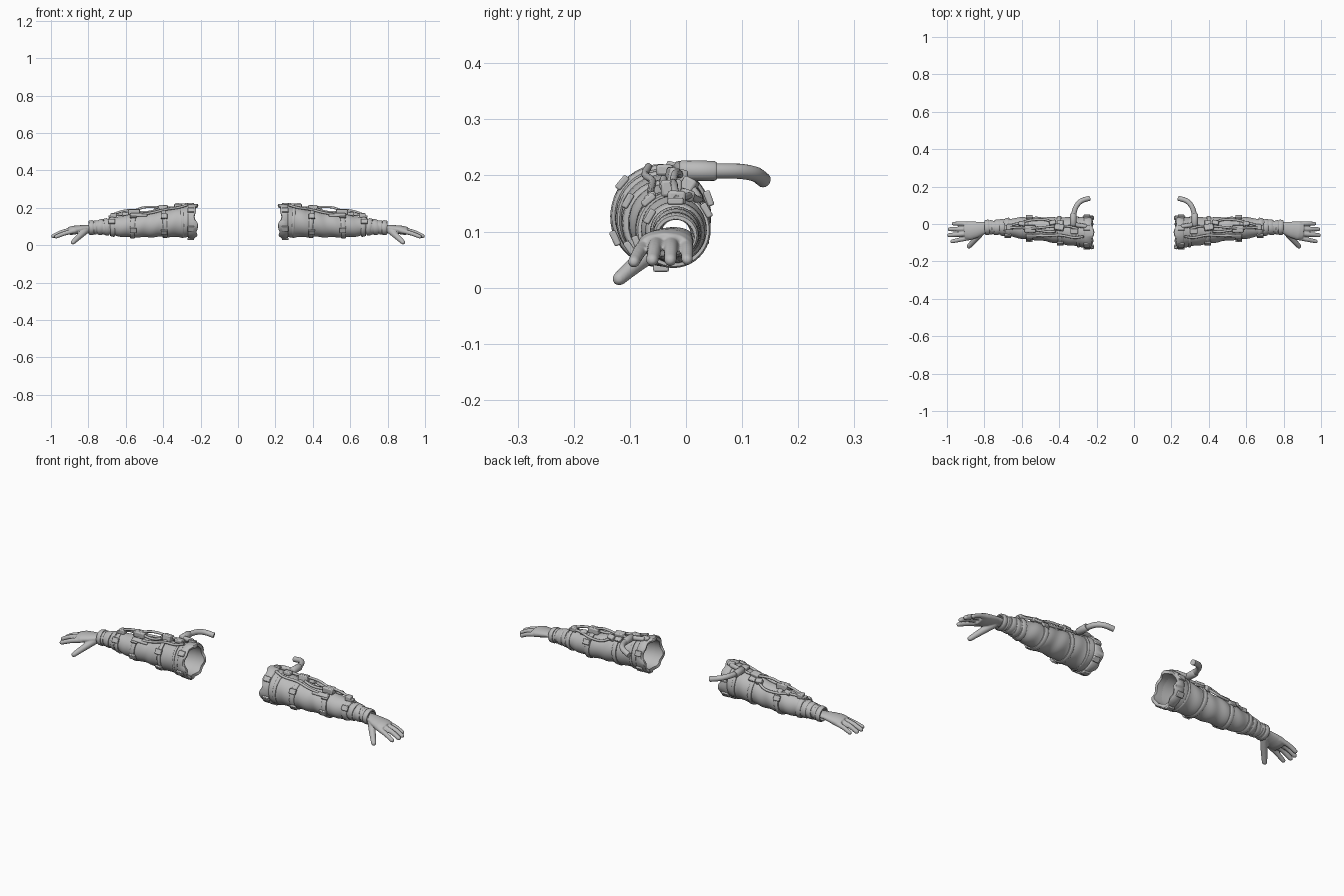
import bpy, bmesh, math
from mathutils import Vector, Matrix

if "Cube" in bpy.data.objects:
    bpy.data.objects.remove(bpy.data.objects["Cube"])

grey = bpy.data.materials.new("worn grey")
grey.diffuse_color = (0.5, 0.5, 0.5, 1)
grey.use_nodes = True
grey.node_tree.nodes["Principled BSDF"].inputs["Base Color"].default_value = grey.diffuse_color

# sleeve: x, y centre, z centre, half width, half height
ARM = [(0.23, -.045, .128, .083, .085), (0.27, -.044, .127, .081, .084), (0.34, -.04, .119, .075, .076),
       (0.40, -.035, .115, .070, .070), (0.47, -.028, .109, .065, .066), (0.54, -.024, .104, .061, .062),
       (0.58, -.022, .102, .059, .060), (0.64, -.02, .101, .052, .053), (0.69, -.018, .099, .042, .043),
       (0.74, -.018, .097, .036, .036), (0.80, -.018, .093, .033, .031)]


def finish(name, bm, angle=40, bevel=0.0, remesh=0.0):
    """Turn a bmesh into a smooth object mirrored onto the other arm."""
    bmesh.ops.recalc_face_normals(bm, faces=bm.faces)
    me = bpy.data.meshes.new(name)
    bm.to_mesh(me)
    bm.free()
    ob = bpy.data.objects.new(name, me)
    bpy.context.collection.objects.link(ob)
    me.materials.append(grey)
    bpy.ops.object.select_all(action='DESELECT')
    ob.select_set(True)
    bpy.context.view_layer.objects.active = ob
    bpy.ops.object.shade_smooth_by_angle(angle=math.radians(angle))
    if bevel:
        m = ob.modifiers.new("bevel", 'BEVEL')
        m.width, m.segments = bevel, 2
    if remesh:
        m = ob.modifiers.new("fuse", 'REMESH')
        m.mode, m.voxel_size, m.use_smooth_shade = 'VOXEL', remesh, True
        m = ob.modifiers.new("soften", 'SMOOTH')
        m.factor, m.iterations = 0.5, 4
    ob.modifiers.new("other arm", 'MIRROR')
    return ob


def arm_at(x):
    for a, b in zip(ARM, ARM[1:]):
        if x <= b[0]:
            t = (x - a[0]) / (b[0] - a[0])
            return [p + (q - p) * t for p, q in zip(a, b)]
    return list(ARM[-1])


def surf(x, deg, off=0.0):
    """Point on the sleeve; deg 0 is the back, 90 the top, 180 the front."""
    _, y, z, ry, rz = arm_at(x)
    a = math.radians(deg)
    return Vector((x, y + (ry + off) * math.cos(a), z + (rz + off) * math.sin(a)))


def skin(bm, rings, closed=False, caps=False):
    rows = [[bm.verts.new(p) for p in r] for r in rings]
    n = len(rows[0])
    for a, b in zip(rows, rows[1:] + (rows[:1] if closed else [])):
        for i in range(n):
            bm.faces.new((a[i], a[(i + 1) % n], b[(i + 1) % n], b[i]))
    if caps:
        bm.faces.new(rows[0])
        bm.faces.new(rows[-1])


def smooth(pts, steps=5):
    """Catmull-Rom points through a path."""
    p = [Vector(q) for q in pts]
    p = [2 * p[0] - p[1]] + p + [2 * p[-1] - p[-2]]
    out = []
    for a, b, c, d in zip(p, p[1:], p[2:], p[3:]):
        for k in range(steps):
            t = k / steps
            out.append(.5 * (2 * b + (c - a) * t + (2 * a - 5 * b + 4 * c - d) * t * t
                             + (3 * b - a - 3 * c + d) * t ** 3))
    return out + [p[-2]]


def tube(bm, pts, radii, seg=12, flat=1.0, rounded=False):
    pts = [Vector(p) for p in pts]
    if not isinstance(radii, (list, tuple)):
        radii = [radii] * len(pts)
    tang = [(pts[min(i + 1, len(pts) - 1)] - pts[max(i - 1, 0)]).normalized() for i in range(len(pts))]
    st = list(zip(pts, tang, radii))
    if rounded:
        (p0, t0, r0), (p1, t1, r1) = st[0], st[-1]
        lat = [math.radians(d) for d in (30, 60, 82)]
        st = ([(p0 - t0 * r0 * math.sin(a), t0, r0 * math.cos(a)) for a in reversed(lat)] + st
              + [(p1 + t1 * r1 * math.sin(a), t1, r1 * math.cos(a)) for a in lat])
    rings = []
    for p, t, r in st:
        side = t.cross(Vector((0, 0, 1))).normalized()
        up = side.cross(t)
        rings.append([p + side * r * math.cos(a) + up * r * flat * math.sin(a)
                      for a in (2 * math.pi * k / seg for k in range(seg))])
    skin(bm, rings, caps=True)


def band(bm, x, w, h, tilt=0.0, seg=40):
    """Rounded strap around the sleeve."""
    rings = []
    for k in range(seg):
        d = 360 * k / seg
        c = x + tilt * math.sin(math.radians(d + 40))
        rings.append([surf(c + u * w, d, o * h) for u, o in
                      ((-.5, -.4), (-.5, .6), (-.32, 1), (.32, 1), (.5, .6), (.5, -.4))])
    skin(bm, rings, closed=True)


def block(bm, x, deg, size, off=0.0, turn=0.0):
    """Box sitting on the sleeve; size is length, width, height."""
    p = surf(x, deg, off + size[2] * .3)
    m = (Matrix.Translation(p) @ Matrix.Rotation(math.radians(deg - 90), 4, 'X')
         @ Matrix.Rotation(math.radians(turn), 4, 'Z') @ Matrix.Diagonal((*size, 1)))
    bmesh.ops.create_cube(bm, size=1, matrix=m)


# hollow sleeve with soft cloth folds
bm = bmesh.new()
rings = []
xs = [.235 + .565 * i / 56 for i in range(57)]
for x in xs:
    rings.append([surf(x, d, .002 * math.sin(x * 75 + 1.6 * math.sin(math.radians(d))))
                  for d in range(0, 360, 9)])
for x in reversed(xs[:-2:4]):
    rings.append([surf(x, d, -.009) for d in range(0, 360, 9)])
skin(bm, rings, closed=False)
finish("sleeve", bm, 60)

# thick open cuff with an uneven rim
bm = bmesh.new()
rings = []
for k in range(48):
    d = 360 * k / 48
    e = .004 * math.sin(math.radians(d * 3)) + .003 * math.sin(math.radians(d * 7))
    rings.append([surf(max(.223, x), d, o) + Vector((min(0, x - .23), 0, 0)) for x, o in
                  ((.228 + e, -.011), (.226 + e, .002), (.229 + e, .007), (.262, .007), (.268, .003), (.27, -.009))])
skin(bm, rings, closed=True)
finish("upper_cuff", bm, 50)

# straps and wrist rolls
bm = bmesh.new()
for x, w, h, t in ((.30, .014, .004, .004), (.395, .022, .007, .006), (.56, .024, .007, -.006),
                   (.675, .024, .007, .005)):
    band(bm, x, w, h, t)
finish("straps", bm, 50)
bm = bmesh.new()
for x, w, h, t in ((.705, .022, .005, .005), (.735, .026, .005, -.004), (.785, .024, .007, .002)):
    band(bm, x, w, h, t)
finish("wrist_rolls", bm, 50)

# buckles and cuff tabs
bm = bmesh.new()
for x, degs in ((.252, (20, 75, 140, 205, 270, 325)), (.395, (60, 150, 215)),
                (.56, (130, 200, 30)), (.675, (90, 150))):
    for d in degs:
        block(bm, x, d, (.036, .028, .012), .005)
finish("buckles", bm, 40, .003)

# equipment blocks on top
bm = bmesh.new()
for x, d, s, t in ((.40, 78, (.05, .034, .032), 8), (.435, 62, (.035, .026, .026), -12),
                   (.555, 92, (.06, .038, .030), 0), (.60, 70, (.035, .024, .02), 10),
                   (.665, 88, (.032, .032, .026), 0), (.32, 88, (.04, .03, .02), 0),
                   (.53, 125, (.09, .024, .012), 0)):
    block(bm, x, d, s, .004, t)
finish("top_equipment", bm, 40, .005)

# cables linking the equipment
bm = bmesh.new()
for path in (((.30, 80, .01), (.35, 72, .012), (.41, 75, .02), (.45, 80, .028), (.50, 86, .032), (.55, 90, .022)),
             ((.42, 95, .012), (.46, 100, .006), (.50, 98, .006), (.55, 94, .016)),
             ((.56, 90, .024), (.60, 90, .026), (.64, 90, .022), (.68, 88, .014)),
             ((.43, 60, .012), (.48, 45, .008), (.55, 50, .008), (.61, 66, .012), (.67, 82, .012)),
             ((.27, 105, .008), (.32, 112, .008), (.39, 108, .008), (.46, 118, .006), (.52, 122, .008))):
    tube(bm, smooth([surf(*p) for p in path]), .0065, 10)
finish("cables", bm, 50)

# hose with its socket
bm = bmesh.new()
hose = smooth([(.325, .03, .208), (.318, .07, .208), (.305, .10, .207), (.28, .124, .202), (.237, .138, .192)])
tube(bm, hose, .0135, 16)
finish("hose", bm, 50)
bm = bmesh.new()
tube(bm, [(.325, -.012, .209), (.325, -.008, .209), (.325, .05, .208), (.325, .055, .208)],
     [.014, .018, .018, .015], 16)
tube(bm, [(.262, -.012, .214), (.30, -.006, .211), (.33, .0, .208)], .012, 12, rounded=True)
finish("hose_socket", bm, 50)

# hand: palm, fingers and thumb fused into one skin
bm = bmesh.new()
tube(bm, [(.775, -.018, .093), (.81, -.022, .092), (.845, -.030, .086), (.88, -.036, .080), (.905, -.038, .076)],
     [.030, .034, .044, .050, .044], 24, .48)
FINGERS = (((.87, .000, .080), (.925, .002, .068), (.965, .002, .050), .0115),
           ((.88, -.026, .083), (.94, -.027, .070), (.985, -.028, .049), .0125),
           ((.88, -.051, .083), (.94, -.056, .070), (.988, -.060, .049), .0125),
           ((.87, -.072, .078), (.925, -.083, .064), (.972, -.093, .046), .0120))
for a, b, c, r in FINGERS:
    pts = smooth((a, b, c), 4)
    tube(bm, pts, [r * (1.1 - .2 * i / 8) for i in range(len(pts))], 14, rounded=True)
pts = smooth([(.81, -.035, .083), (.835, -.066, .060), (.86, -.095, .037), (.882, -.119, .016)], 4)
tube(bm, pts, [.02 - .0075 * i / 12 for i in range(len(pts))], 14, rounded=True)
finish("hand", bm, remesh=.0035)

# glove cuff where the hand meets the wrist
bm = bmesh.new()
band(bm, .765, .012, .004, .002)
finish("glove_hem", bm, 50)
